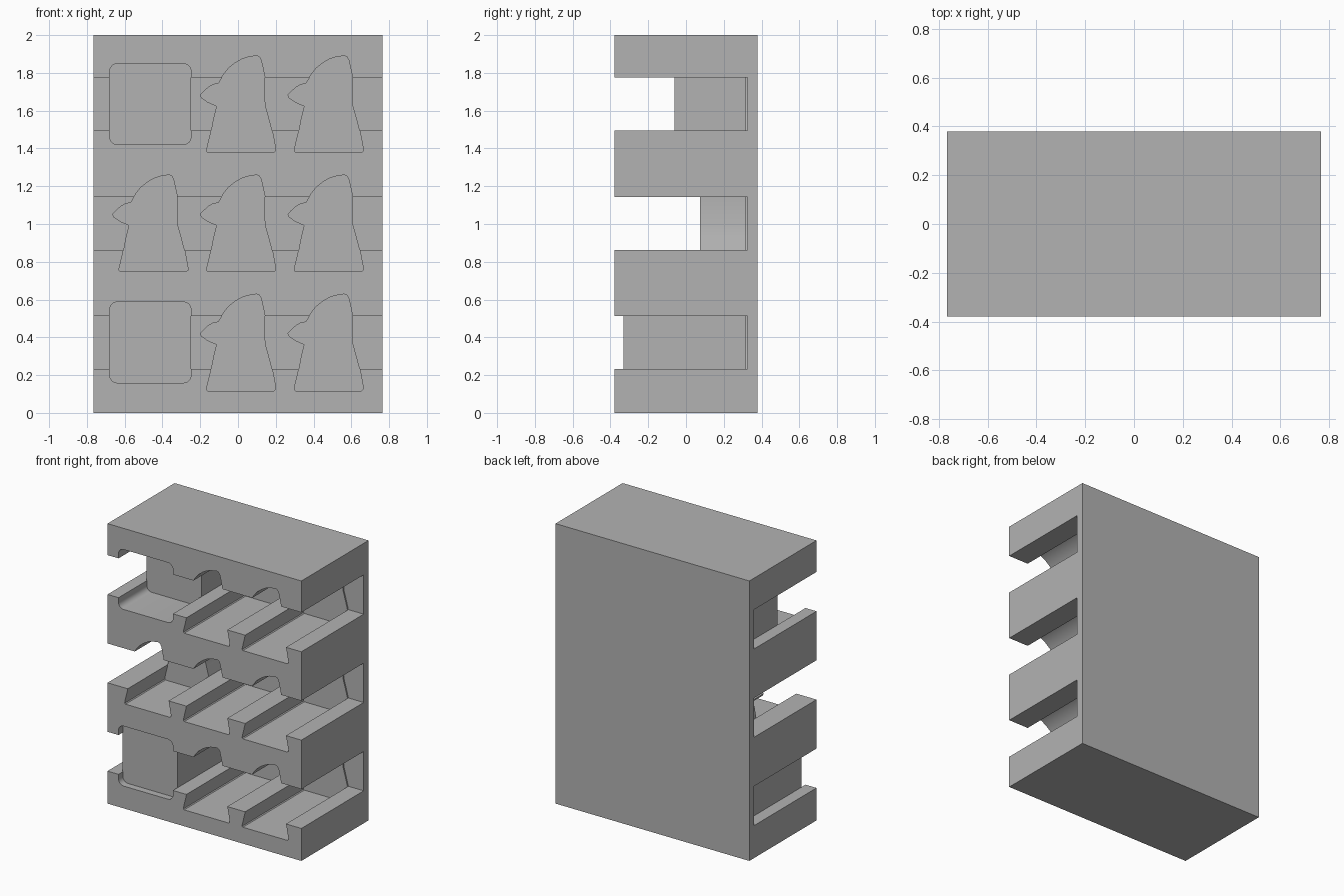
import bpy, bmesh, math

if "Cube" in bpy.data.objects:
    bpy.data.objects.remove(bpy.data.objects["Cube"])

W, D, H = 0.766, 0.379, 2.0      # half width, half depth, height
PITCH = 0.631                    # row spacing
COL = 0.464                      # column spacing
FLOOR, SLOT_END = 0.315, 0.325   # pocket floor and slot back

grey = bpy.data.materials.new("grey")
grey.diffuse_color = (0.45, 0.45, 0.45, 1)
grey.use_nodes = True
grey.node_tree.nodes["Principled BSDF"].inputs["Base Color"].default_value = grey.diffuse_color

# Bird outline: x from column centre, height from the bird's base
BIRD = [(-.16, 0), (.19, 0), (.199, .008), (.199, .02), (.183, .106), (.162, .186),
        (.144, .25), (.142, .40), (.13, .456), (.122, .49), (.112, .507), (.098, .512),
        (.05, .504), (.02, .494), (-.015, .474), (-.05, .446), (-.075, .415), (-.09, .39),
        (-.104, .366), (-.13, .362), (-.155, .348), (-.182, .324), (-.201, .304),
        (-.194, .288), (-.16, .264), (-.114, .244), (-.13, .18), (-.146, .096), (-.165, .018),
        (-.166, .006)]


def rounded_rect(w, z0, z1, r, n=6):
    pts = []
    for k, (cx, cz) in enumerate([(w - r, z1 - r), (r - w, z1 - r), (r - w, z0 + r), (w - r, z0 + r)]):
        for i in range(n + 1):
            a = math.pi / 2 * (k + i / n)
            pts.append((cx + r * math.cos(a), cz + r * math.sin(a)))
    return pts


def prism(name, pts, y0, y1):
    """Extrude an x-z outline from y0 back to y1."""
    bm = bmesh.new()
    face = bm.faces.new([bm.verts.new((x, y0, z)) for x, z in pts])
    ext = bmesh.ops.extrude_face_region(bm, geom=[face])["geom"]
    for v in ext:
        if isinstance(v, bmesh.types.BMVert):
            v.co.y = y1
    bmesh.ops.recalc_face_normals(bm, faces=bm.faces)
    me = bpy.data.meshes.new(name)
    bm.to_mesh(me)
    bm.free()
    me.materials.append(grey)
    ob = bpy.data.objects.new(name, me)
    bpy.context.collection.objects.link(ob)
    return ob


def box(name, x, z0, z1, y0, y1):
    return prism(name, [(-x, z0), (x, z0), (x, z1), (-x, z1)], y0, y1)


def combine(target, tool, op):
    """Apply a boolean and delete the tool."""
    m = target.modifiers.new("cut", 'BOOLEAN')
    m.operation, m.object, m.solver = op, tool, 'EXACT'
    bpy.context.view_layer.objects.active = target
    bpy.ops.object.modifier_apply(modifier=m.name)
    bpy.data.objects.remove(tool, do_unlink=True)


body = box("rack_block", W, 0, H, -D, D)

# Horizontal slots, open at the front and both sides
for row in range(3):
    z = row * PITCH
    combine(body, box("slot", 1, .232 + z, .513 + z, -1, SLOT_END), 'DIFFERENCE')

# Shaped pockets, then the plugs that fill them up to their floor
RECT = rounded_rect(.215, .042, .470, .04)
plugs = []
for row in range(3):
    for col in range(3):
        square = col == 0 and row != 1
        shape = RECT if square else BIRD
        cx, z0 = COL * (col - 1), .117 + row * PITCH
        floor = (-.33, .073, -.06)[row] if col == 0 else FLOOR
        place = lambda s: [(cx + s * (x - .02) + .02 * (not square) + .02 * square,
                            z0 + .25 + s * (z - .25)) for x, z in shape]
        combine(body, prism("pocket", place(1), -1, floor + .003), 'DIFFERENCE')
        plugs.append((place(1.004), floor))

for pts, floor in plugs:
    combine(body, prism("plug", pts, floor, .35), 'UNION')

# Smooth the curved pocket walls, keep the corners sharp
bpy.ops.object.select_all(action='DESELECT')
body.select_set(True)
bpy.context.view_layer.objects.active = body
bpy.ops.object.shade_smooth_by_angle(angle=math.radians(30))
